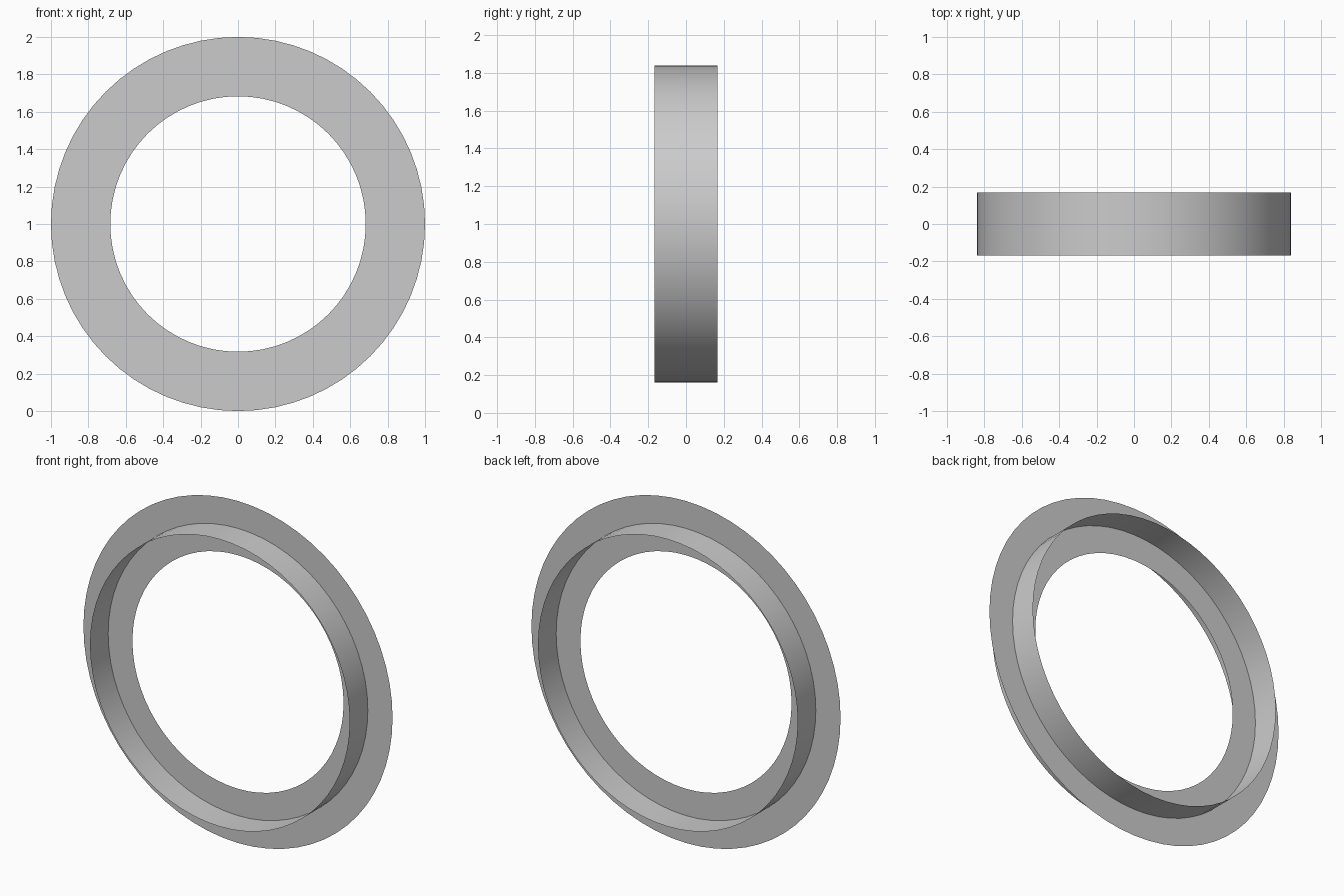
import bpy, bmesh, math

if "Cube" in bpy.data.objects:
    bpy.data.objects.remove(bpy.data.objects["Cube"])

SIDES = 64
R_IN, R_MID, R_OUT, HALF = 0.683, 0.84, 1.0, 0.168


def spun_sheet(name, profile):
    """Sweep an open (radius, y) profile around the y axis into a thin sheet."""
    bm = bmesh.new()
    rings = []
    for r, y in profile:
        rings.append([bm.verts.new((r * math.cos(2 * math.pi * i / SIDES), y,
                                    r * math.sin(2 * math.pi * i / SIDES)))
                      for i in range(SIDES)])
    for a, b in zip(rings, rings[1:]):
        for i in range(SIDES):
            j = (i + 1) % SIDES
            f = bm.faces.new((a[i], a[j], b[j], b[i]))
            f.smooth = True
    mesh = bpy.data.meshes.new(name)
    bm.to_mesh(mesh)
    bm.free()
    ob = bpy.data.objects.new(name, mesh)
    ob.location.z = R_OUT
    bpy.context.collection.objects.link(ob)
    return ob


# Flat ring standing upright in the middle plane
spun_sheet("flat_ring", [(R_IN, 0), (R_MID, 0), (R_OUT, 0)])

# Short open band crossing the flat ring halfway across its width
spun_sheet("cross_band", [(R_MID, HALF), (R_MID, 0), (R_MID, -HALF)])
